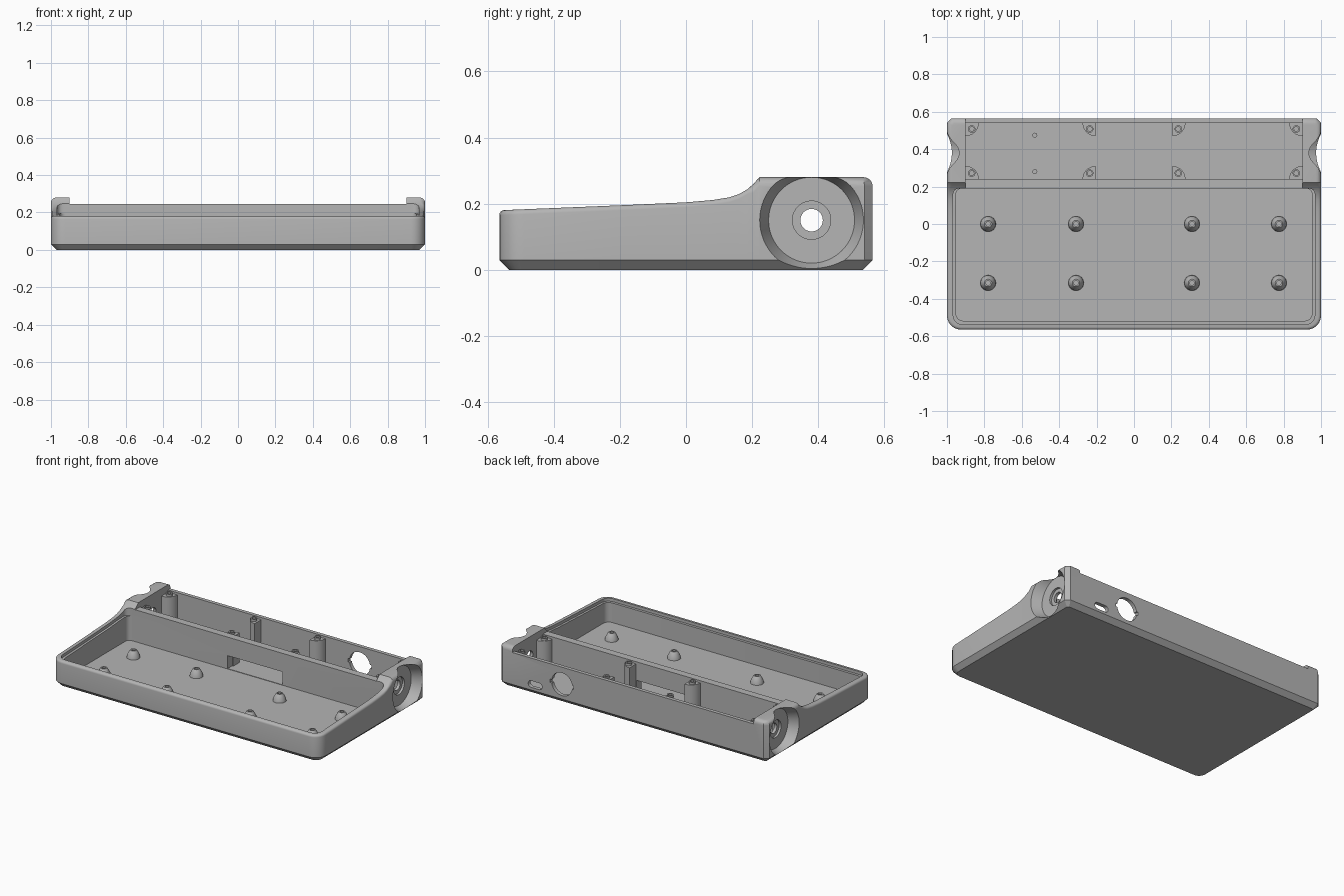
import bpy, bmesh, math
from mathutils import Matrix, Vector

old = bpy.data.objects.get("Cube")
if old:
    bpy.data.objects.remove(old, do_unlink=True)

grey = bpy.data.materials.new("warm_grey_plastic")
grey.use_nodes = True
GREY = (0.46, 0.46, 0.46, 1)
grey.diffuse_color = GREY
grey.node_tree.nodes["Principled BSDF"].inputs["Base Color"].default_value = GREY

FLOOR, RIM, BAY_TOP = 0.03, 0.28, 0.245
BAY_FRONT, BAY_BACK, BAY_HALF = 0.24, 0.54, 0.9

# Side profile of the top surface: a gentle slope sweeping up to the rear block
PROFILE = [(-0.565, 0.18), (-0.2, 0.195), (0.0, 0.204), (0.08, 0.211), (0.13, 0.219),
           (0.16, 0.229), (0.185, 0.243), (0.205, 0.261), (0.222, RIM), (0.565, RIM)]


def top_height(y):
    for (ya, za), (yb, zb) in zip(PROFILE, PROFILE[1:]):
        if y <= yb:
            return za + (zb - za) * max(0, y - ya) / (yb - ya)
    return RIM


def finish(name, bm):
    bmesh.ops.recalc_face_normals(bm, faces=bm.faces)
    mesh = bpy.data.meshes.new(name)
    bm.to_mesh(mesh)
    bm.free()
    mesh.materials.append(grey)
    ob = bpy.data.objects.new(name, mesh)
    bpy.context.collection.objects.link(ob)
    return ob


def half_outline(w, y0, y1, rf, rb, front_seg=6, back_seg=1):
    """Right half of a plan outline, front to back, with rounded corners."""
    pts = []
    for i in range(front_seg + 1):
        a = math.pi / 2 * i / front_seg
        pts.append((w - rf + rf * math.sin(a), y0 + rf - rf * math.cos(a)))
    pts += [(w, y) for y, _ in PROFILE if y0 + rf < y < y1 - rb]
    for i in range(back_seg + 1):
        a = math.pi / 2 * i / back_seg
        pts.append((w - rb + rb * math.cos(a), y1 - rb + rb * math.sin(a)))
    return pts


def loft(name, loops):
    """Stack half outlines, mirror them across x and close both ends."""
    bm = bmesh.new()
    rings = []
    for loop in loops:
        right = [bm.verts.new(p) for p in loop]
        left = [bm.verts.new((-x, y, z)) for x, y, z in loop]
        rings.append((right, left))
    n = len(loops[0])
    full = [r + l[::-1] for r, l in rings]
    for a, b in zip(full, full[1:]):
        for i in range(2 * n):
            j = (i + 1) % (2 * n)
            bm.faces.new((a[i], a[j], b[j], b[i]))
    for r, l in (rings[0], rings[-1]):
        for i in range(n - 1):
            bm.faces.new((r[i], r[i + 1], l[i + 1], l[i]))
    return finish(name, bm)


def box(name, lo, hi):
    bm = bmesh.new()
    bmesh.ops.create_cube(bm, size=1)
    for v in bm.verts:
        v.co = [l + (c + 0.5) * (h - l) for c, l, h in zip(v.co, lo, hi)]
    return finish(name, bm)


def rod(name, start, end, r1, r2=None, seg=40):
    """Cylinder or cone running between two points."""
    start, end = Vector(start), Vector(end)
    axis = end - start
    turn = axis.to_track_quat('Z', 'Y').to_matrix().to_4x4()
    bm = bmesh.new()
    bmesh.ops.create_cone(bm, cap_ends=True, segments=seg, radius1=r1,
                          radius2=r1 if r2 is None else r2, depth=axis.length,
                          matrix=Matrix.Translation((start + end) / 2) @ turn)
    return finish(name, bm)


def lathe(name, x, y, profile, seg=24):
    """Closed ring of (radius, z) points turned about a vertical axis."""
    bm = bmesh.new()
    rings = []
    for k in range(seg):
        a = math.tau * k / seg
        rings.append([bm.verts.new((x + r * math.cos(a), y + r * math.sin(a), z))
                      for r, z in profile])
    n = len(profile)
    for k in range(seg):
        a, b = rings[k], rings[(k + 1) % seg]
        for i in range(n):
            j = (i + 1) % n
            bm.faces.new((a[i], a[j], b[j], b[i]))
    return smooth(finish(name, bm))


def smooth(ob):
    bpy.ops.object.select_all(action='DESELECT')
    bpy.context.view_layer.objects.active = ob
    ob.select_set(True)
    bpy.ops.object.shade_smooth_by_angle(angle=math.radians(25))
    return ob


def cut(body, cutter):
    bpy.context.view_layer.objects.active = body
    mod = body.modifiers.new("cut", 'BOOLEAN')
    mod.operation, mod.solver, mod.object = 'DIFFERENCE', 'EXACT', cutter
    bpy.ops.object.modifier_apply(modifier=mod.name)
    bpy.data.objects.remove(cutter, do_unlink=True)


# Outer shell: chamfered base, straight walls, rounded top edge
def shell_loop(inset):
    return half_outline(1 - inset, -0.565 + inset, 0.565 - inset,
                        0.075 - inset, max(0.025 - inset / 2, 0.006))


outer = shell_loop(0)
loops = [[(x, y, 0) for x, y in shell_loop(0.03)],
         [(x, y, 0.03) for x, y in outer]]
for step in range(5):
    a = math.pi / 2 * step / 4
    ring = []
    for i, (_, y) in enumerate(outer):
        edge = 0.015 if y < 0.2 else 0.027
        x, y = shell_loop(edge * (1 - math.cos(a)))[i]
        ring.append((x, y, top_height(y) - edge * (1 - math.sin(a))))
    loops.append(ring)
body = loft("case_body", loops)

# Front tray with a stepped ledge below its rim
ledge = half_outline(0.967, -0.537, 0.19, 0.05, 0.03, 6, 4)
cut(body, loft("ledge_cutter", [[(x, y, top_height(min(y, 0.1)) - 0.02) for x, y in ledge],
                                [(x, y, 0.5) for x, y in ledge]]))
tray = half_outline(0.952, -0.518, 0.19, 0.04, 0.03, 6, 4)
cut(body, loft("tray_cutter", [[(x, y, FLOOR) for x, y in tray],
                               [(x, y, 0.5) for x, y in tray]]))

# Rear bay, its lowered walls, and the cable opening in the divider
cut(body, box("bay_cutter", (-BAY_HALF, BAY_FRONT, FLOOR), (BAY_HALF, BAY_BACK, 0.5)))
cut(body, box("wall_trim_cutter", (-BAY_HALF, 0.15, BAY_TOP), (BAY_HALF, 0.7, 0.5)))
cut(body, box("cable_cutter", (-0.21, 0.15, FLOOR + 0.003), (0.2, 0.26, 0.12)))

# Conical side dishes with a stepped pivot hole
HY, HZ = 0.38, 0.15
for s in (-1, 1):
    cut(body, rod("dish_cutter", (s * 0.935, HY, HZ), (s * 1.06, HY, HZ), 0.13, 0.182, 64))
    cut(body, rod("step_cutter", (s * 0.92, HY, HZ), (s * 0.96, HY, HZ), 0.058))
    cut(body, rod("pivot_cutter", (s * 0.85, HY, HZ), (s * 0.96, HY, HZ), 0.034))

# Back wall ports: keyed round hole and a small rounded slot
PX, PZ = 0.53, 0.13
cut(body, rod("round_port_cutter", (PX, 0.52, PZ), (PX, 0.6, PZ), 0.077))
cut(body, box("key_cutter", (PX - 0.088, 0.52, PZ - 0.012), (PX + 0.088, 0.6, PZ + 0.012)))
for dx in (-0.03, 0.03):
    cut(body, rod("slot_end_cutter", (0.73 + dx, 0.52, 0.07), (0.73 + dx, 0.6, 0.07), 0.022, seg=24))
cut(body, box("slot_cutter", (0.70, 0.52, 0.048), (0.76, 0.6, 0.092)))
smooth(body)


# Quarter-round screw pillars standing against the bay walls
def pillar(cx, cy, dx, dy):
    bm = bmesh.new()
    top = BAY_TOP - 0.015
    base = [(cx, cy)]
    for i in range(9):
        a = math.pi / 2 * i / 8
        base.append((cx + dx * 0.07 * math.cos(a), cy + dy * 0.07 * math.sin(a)))
    face = bm.faces.new([bm.verts.new((x, y, FLOOR)) for x, y in base])
    out = bmesh.ops.extrude_face_region(bm, geom=[face])
    for v in out["geom"]:
        if isinstance(v, bmesh.types.BMVert):
            v.co.z = top
    smooth(finish("screw_pillar", bm))
    lathe("pillar_collar", cx + dx * 0.032, cy + dy * 0.032,
          [(0.02, top - 0.01), (0.02, BAY_TOP), (0.012, BAY_TOP), (0.012, top - 0.01)])


for s in (-1, 1):
    for wall, dy in ((BAY_FRONT, 1), (BAY_BACK, -1)):
        pillar(s * BAY_HALF, wall, -s, dy)
        pillar(s * 0.205, wall, s, dy)

# Locating pegs on the bay floor
for y in (0.28, 0.475):
    rod("locating_peg", (-0.53, y, FLOOR - 0.01), (-0.53, y, 0.07), 0.013, seg=20)

# Conical standoffs on the tray floor
for x in (-0.78, -0.31, 0.31, 0.775):
    for y in (0.0, -0.315):
        lathe("tray_standoff", x, y, [(0.042, FLOOR - 0.005), (0.04, 0.045), (0.027, 0.07),
                                      (0.02, 0.08), (0.012, 0.08), (0.012, FLOOR - 0.005)])
